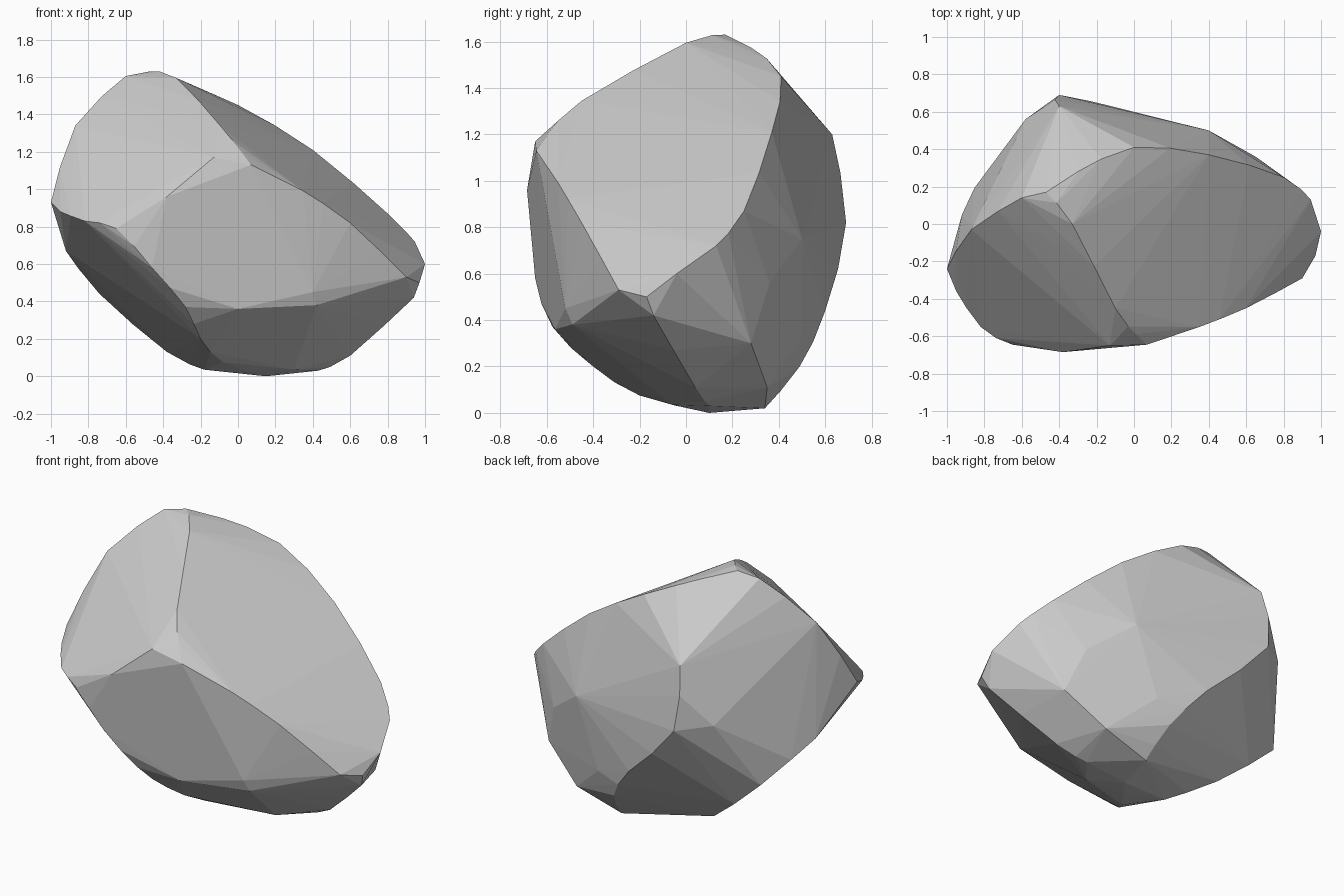
import bpy, bmesh
from mathutils import Vector

if "Cube" in bpy.data.objects:
    bpy.data.objects.remove(bpy.data.objects["Cube"])

# Sparse corner points along the worn ridges of the boulder
crest_ridge = [(-.47, .17, 1.63), (-.33, 0, 1.595), (-.1, -.45, 1.345), (.01, -.59, 1.21)]
back_ridge = [(-.3, .28, 1.575), (0, .41, 1.45), (.4, .37, 1.21), (.8, .25, .87), (.945, .13, .72)]
left_ridge = [(-.6, .14, 1.605), (-.87, -.03, 1.34), (-1, -.24, .93)]
front_left_ridge = [(-.95, -.36, .88), (-.82, -.55, .83), (-.65, -.645, .79), (-.46, -.65, .58),
                    (-.28, -.575, .37), (-.2, -.4, .2), (-.08, -.2, .075), (.15, .1, 0)]
front_peak = [(.07, -.645, 1.13), (-.13, -.65, 1.17), (-.38, -.685, .96)]
front_right_ridge = [(.35, -.55, .99), (.6, -.45, .82), (.9, -.29, .53)]
right_tip = [(.97, -.17, .5), (1, -.04, .6)]
lower_right_ridge = [(.94, -.14, .42), (.6, .04, .11), (.43, .1, .03)]
lower_left_ridge = [(-.92, .05, .67), (-.74, .33, .44), (-.38, .27, .13), (-.18, .05, .035)]
back_corner = [(-.4, .63, 1.2), (-.4, .69, .82), (-.03, .6, .44), (.15, .49, .2), (.2, .34, .02)]
back_belly = [(.4, .5, .75), (.65, .36, .56), (.74, .28, .3), (.5, .35, .11)]
lower_front = [(0, -.565, .36), (.4, -.52, .45), (.42, -.49, .38), (.3, -.06, .035)]
back_knobs = [(-.58, .56, .85), (.25, .5, .33)]
bent = [crest_ridge, back_ridge, left_ridge, front_left_ridge, front_right_ridge,
        lower_right_ridge, lower_left_ridge, back_corner]
straight = [front_peak, right_tip, back_belly, lower_front, back_knobs]


def round_ridge(pts):
    """Insert one curved midpoint (Catmull-Rom) in every span."""
    p = [Vector(q) for q in pts]
    out = [p[0]]
    for i in range(len(p) - 1):
        a, b, c, d = p[max(i - 1, 0)], p[i], p[i + 1], p[min(i + 2, len(p) - 1)]
        out += [(b + c) * .5625 - (a + d) * .0625, c]
    return out


# Boulder: convex hull stretched over the ridges
bm = bmesh.new()
for chain in [round_ridge(c) for c in bent] + straight:
    for p in chain:
        bm.verts.new(p)
hull = bmesh.ops.convex_hull(bm, input=bm.verts)
inner = {g for g in hull["geom_interior"] + hull["geom_unused"] if isinstance(g, bmesh.types.BMVert)}
bmesh.ops.delete(bm, geom=list(inner), context='VERTS')
bmesh.ops.recalc_face_normals(bm, faces=bm.faces)

mesh = bpy.data.meshes.new("boulder")
bm.to_mesh(mesh)
bm.free()
boulder = bpy.data.objects.new("boulder", mesh)
bpy.context.collection.objects.link(boulder)
